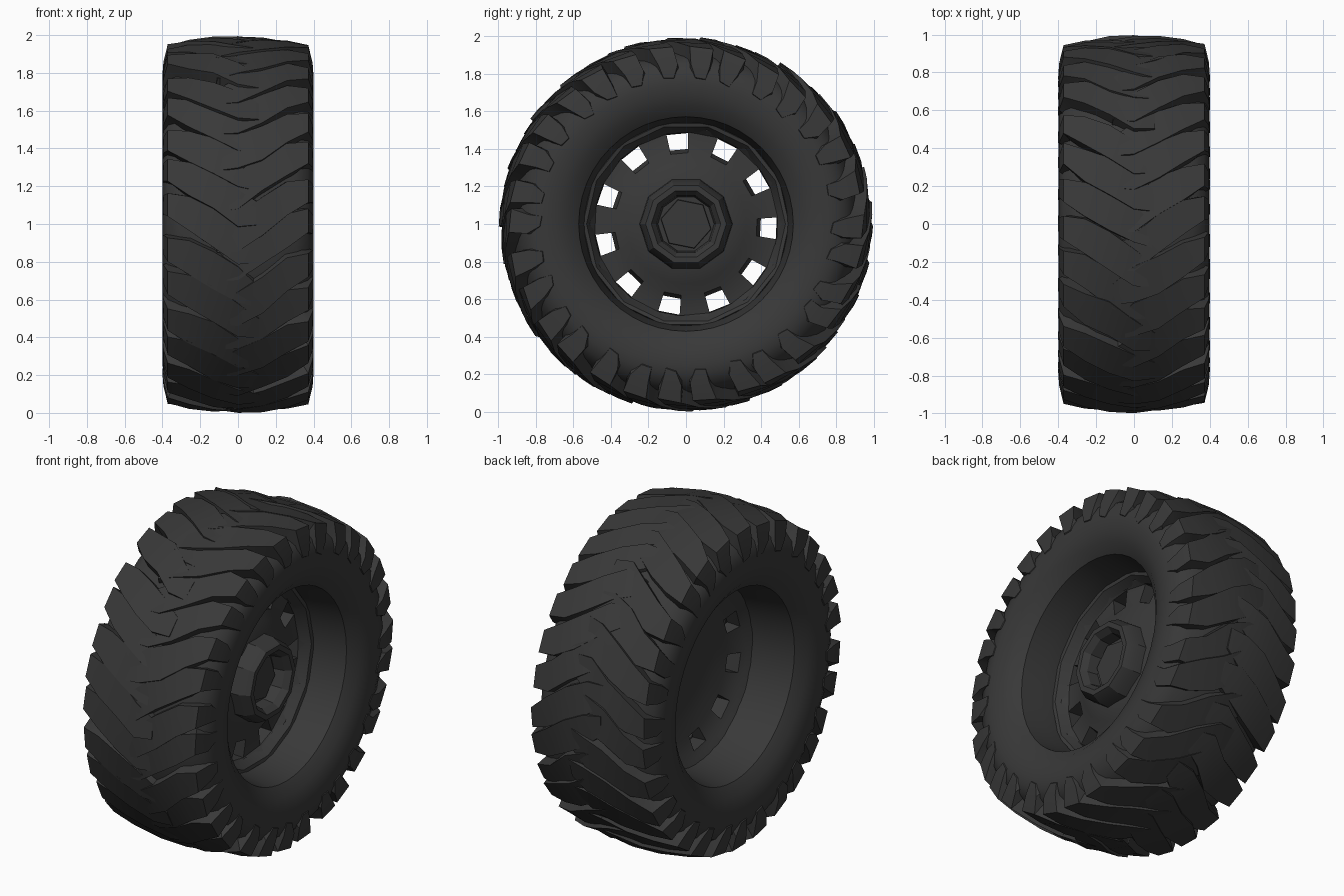
import bpy, bmesh, random
from math import sin, cos, pi, radians

random.seed(4)
if "Cube" in bpy.data.objects:
    bpy.data.objects.remove(bpy.data.objects["Cube"])

rubber = bpy.data.materials.new("dark grey rubber")
rubber.use_nodes = True
rubber.diffuse_color = (0.04, 0.04, 0.04, 1)
rubber.node_tree.nodes["Principled BSDF"].inputs["Base Color"].default_value = (0.04, 0.04, 0.04, 1)


def polar(x, r, t):
    """Point around the axle; t = 0 faces the front, t = pi/2 is the top."""
    return (x, -r * cos(t), 1 + r * sin(t))


def finish(name, bm, angle):
    bmesh.ops.remove_doubles(bm, verts=bm.verts[:], dist=0.0005)
    bmesh.ops.recalc_face_normals(bm, faces=bm.faces[:])
    mesh = bpy.data.meshes.new(name)
    bm.to_mesh(mesh)
    bm.free()
    mesh.materials.append(rubber)
    ob = bpy.data.objects.new(name, mesh)
    bpy.context.collection.objects.link(ob)
    bpy.ops.object.select_all(action='DESELECT')
    ob.select_set(True)
    bpy.context.view_layer.objects.active = ob
    bpy.ops.object.shade_smooth_by_angle(angle=radians(angle))


def lathe(name, profile, sides, angle=35, closed=False, turn=0.0):
    bm = bmesh.new()
    rings = [[bm.verts.new(polar(x, r, turn + 2 * pi * i / sides)) for i in range(sides)]
             for x, r in profile]
    pairs = list(zip(rings, rings[1:]))
    if closed:
        pairs.append((rings[-1], rings[0]))
    for a, b in pairs:
        for i in range(sides):
            k = (i + 1) % sides
            bm.faces.new((a[i], a[k], b[k], b[i]))
    if not closed:
        bm.faces.new(rings[0])
        bm.faces.new(rings[-1])
    finish(name, bm, angle)


# Tyre carcass: half profile mirrored across the centre plane
half = [(0.0, 0.95), (0.2, 0.93), (0.31, 0.895), (0.37, 0.855), (0.393, 0.8), (0.399, 0.75),
        (0.39, 0.69), (0.37, 0.63), (0.325, 0.572), (0.2, 0.552), (0.08, 0.538)]
tyre_profile = half + [(-x, r) for x, r in reversed(half[1:])]
lathe("tyre", tyre_profile, 48, 40, closed=True)


# Tread lugs: (top x, top r, base x, base r, sweep, half width) along each lug
LUG = [(-0.11, 0.985, -0.12, 0.91, -0.07, 0.06),
       (0.0, 1.0, 0.0, 0.91, -0.02, 0.1),
       (0.13, 0.997, 0.13, 0.89, 0.06, 0.104),
       (0.26, 0.98, 0.24, 0.87, 0.14, 0.094),
       (0.372, 0.955, 0.32, 0.85, 0.19, 0.067),
       (0.395, 0.86, 0.36, 0.81, 0.2, 0.06),
       (0.4, 0.79, 0.37, 0.76, 0.2, 0.035)]
COUNT = 30


def tread(name, side, phase):
    bm = bmesh.new()
    for n in range(COUNT):
        t0 = 2 * pi * (n + phase) / COUNT + random.uniform(-0.025, 0.025)
        lift = random.uniform(-0.012, 0.002)
        tilt = random.uniform(0.002, 0.016)
        loops = []
        for tx, tr, bx, br, sweep, w in LUG:
            t = t0 + sweep + random.uniform(-0.018, 0.018)
            loops.append([bm.verts.new(polar(side * x, r, a)) for x, r, a in (
                (bx, br, t - w * 1.15), (tx, tr + lift, t - w),
                (tx, tr + lift - tilt, t + w), (bx, br, t + w * 1.15))])
        for a, b in zip(loops, loops[1:]):
            for i in range(4):
                k = (i + 1) % 4
                bm.faces.new((a[i], a[k], b[k], b[i]))
        bm.faces.new(loops[0])
        bm.faces.new(loops[-1])
    finish(name, bm, 35)


tread("left_tread", 1, 0)
tread("right_tread", -1, 0.5)


# Wheel disc: front and dished back plates with a ring of eleven through holes
HOLES = 11
FRONT = [(0.1, 0.545), (0.09, 0.515), (0.06, 0.49), (0.07, 0.38), (0.1, 0.32), (0.13, 0.22)]
BACK = [(-0.07, 0.545), (-0.05, 0.515), (-0.03, 0.485), (0.0, 0.4), (0.02, 0.32), (0.04, 0.22)]
bm = bmesh.new()
pitch = 2 * pi / HOLES
angles = []
for n in range(HOLES):
    middle = n * pitch + 0.333
    angles += [middle - 0.12, middle + 0.12]
grids = [[[bm.verts.new(polar(x, r, t)) for t in angles] for x, r in plate] for plate in (FRONT, BACK)]
total = len(angles)
for i in range(total):
    k = (i + 1) % total
    for band in range(len(FRONT) - 1):
        if i % 2 == 0 and band == 2:
            f, b = grids
            corners = [(2, i), (2, k), (3, k), (3, i)]
            for (p, q), (u, v) in zip(corners, corners[1:] + corners[:1]):
                bm.faces.new((f[p][q], f[u][v], b[u][v], b[p][q]))
        else:
            for g in grids:
                bm.faces.new((g[band][i], g[band][k], g[band + 1][k], g[band + 1][i]))
for g in grids:
    bm.faces.new(g[-1])
finish("wheel_disc", bm, 30)

# Rim lip and hub ring with a recessed nut
lathe("rim_lip", [(0.09, 0.56), (0.125, 0.55), (0.12, 0.53), (0.07, 0.5), (0.06, 0.545)],
      14, 30, closed=True)
lathe("hub", [(0.09, 0.25), (0.18, 0.245), (0.235, 0.215), (0.235, 0.185), (0.2, 0.16), (0.135, 0.15)],
      10, 25)
lathe("hub_nut", [(0.12, 0.14), (0.155, 0.135)], 6, 25, turn=0.2)
